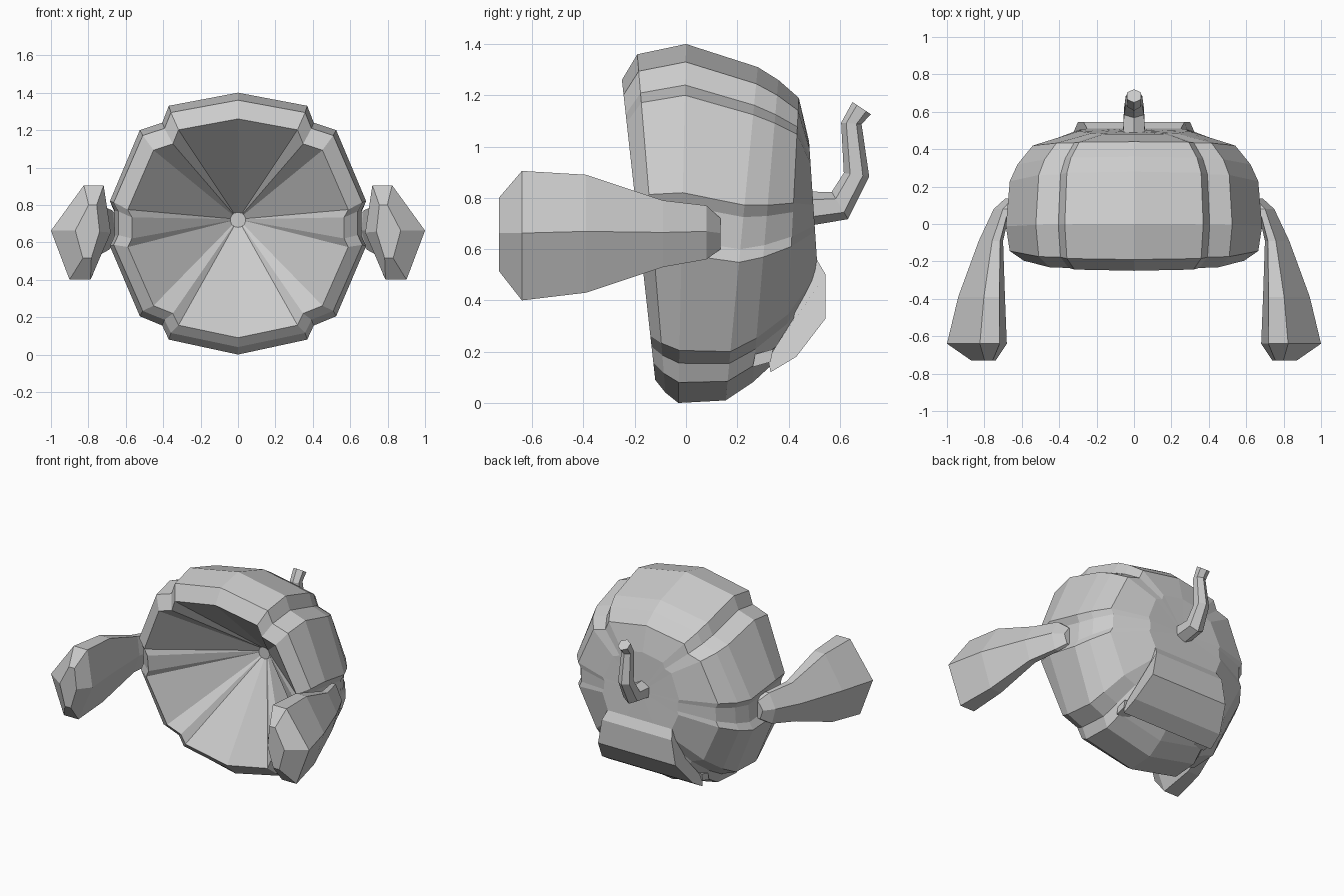
import bpy, bmesh, math
from mathutils import Vector

if "Cube" in bpy.data.objects:
    bpy.data.objects.remove(bpy.data.objects["Cube"])


def loft(name, rings):
    """Skin a list of equal-length closed rings and cap both ends."""
    bm = bmesh.new()
    loops = [[bm.verts.new(p) for p in r] for r in rings]
    n = len(loops[0])
    for a, b in zip(loops, loops[1:]):
        for i in range(n):
            j = (i + 1) % n
            bm.faces.new((a[i], a[j], b[j], b[i]))
    bm.faces.new(loops[0])
    bm.faces.new(loops[-1])
    bmesh.ops.recalc_face_normals(bm, faces=bm.faces)
    me = bpy.data.meshes.new(name)
    bm.to_mesh(me)
    bm.free()
    ob = bpy.data.objects.new(name, me)
    bpy.context.collection.objects.link(ob)
    return ob


# Grooved outline of the shell: (x, z) from top to bottom, right half
half = [(0, 1.40), (.37, 1.33), (.405, 1.24), (.525, 1.20), (.685, .82), (.66, .77),
        (.66, .635), (.685, .58), (.525, .205), (.405, .155), (.37, .08), (0, 0)]
outline = half + [(-x, z) for x, z in half[-2:0:-1]]


def shell_ring(kx, top, bot):
    """Fit the outline between a top and a bottom point given as (y, z)."""
    ring = []
    for x, z in outline:
        t = z / 1.40
        ring.append((x * kx, bot[0] + (top[0] - bot[0]) * t, bot[1] + (top[1] - bot[1]) * t))
    return ring


# Shell: conical inside, rim, then rounded back
shell = [
    (.06, (.29, .76), (.29, .68)),
    (.86, (-.25, 1.26), (-.12, .09)),
    (.97, (-.19, 1.36), (-.08, .04)),
    (1.0, (0, 1.40), (-.03, 0)),
    (.97, (.28, 1.31), (.155, .01)),
    (.91, (.36, 1.26), (.26, .08)),
    (.79, (.44, 1.19), (.39, .20)),
    (.43, (.48, 1.02), (.52, .42)),
    (.06, (.49, .79), (.50, .71)),
]
loft("shell", [shell_ring(*s) for s in shell])

# Overhanging flap at the lower back: (half width, y, z)
flap = [(.36, .33, .12), (.35, .43, .18), (.30, .545, .33), (.27, .545, .50), (.25, .51, .56),
        (.25, .45, .50), (.29, .42, .33), (.34, .35, .22), (.35, .32, .17)]
loft("back_flap", [[(s * w, y, z) for w, y, z in flap] for s in (-1, 1)])

# Small catch in the slot under the flap
for s in (-1, 1):
    loft("slot_catch", [[(s * x, .26, .14), (s * x, .33, .16), (s * x, .34, .21), (s * x, .27, .19)]
                        for x in (.27, .36)])

# Side paddles: sections (y, inner x, outer x, low z, high z)
sections = [(-.73, .74, .87, .515, .80), (-.64, .68, 1.0, .40, .905), (-.39, .69, .94, .43, .89),
            (-.09, .70, .83, .53, .79), (.08, .66, .75, .56, .77), (.135, .62, .69, .60, .72)]
hexagon = [(.12, 1), (.45, 1), (1, .52), (.69, 0), (.34, 0), (0, .5)]
for side, s in (("left", -1), ("right", 1)):
    loft(side + "_paddle", [[(s * (a + (b - a) * u), y, lo + (hi - lo) * v) for u, v in hexagon]
                            for y, a, b, lo, hi in sections])

# Tail: bent six-sided tube, (y, z, radius)
path = [(.44, .755, .07), (.60, .77, .062), (.665, .89, .05), (.645, 1.09, .04), (.685, 1.15, .043)]
pts = [Vector((0, y, z)) for y, z, r in path]
rings = []
for i, (y, z, r) in enumerate(path):
    d = (pts[min(i + 1, len(pts) - 1)] - pts[max(i - 1, 0)]).normalized()
    side = Vector((1, 0, 0))
    up = side.cross(d)
    rings.append([pts[i] + side * r * math.cos(k * math.pi / 3 + math.pi / 6)
                  + up * r * math.sin(k * math.pi / 3 + math.pi / 6) for k in range(6)])
loft("tail", rings)
